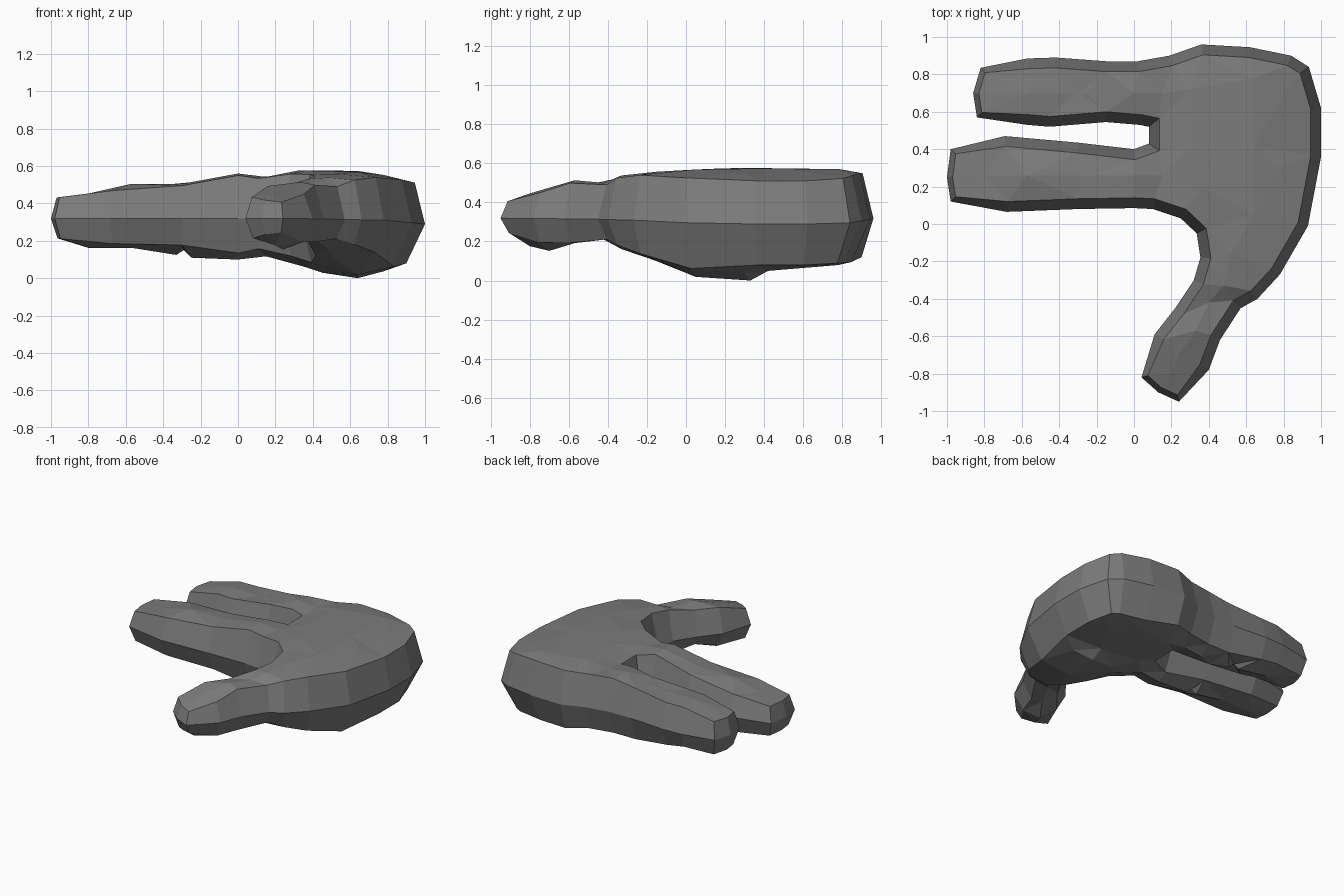
import bpy, bmesh
from mathutils import Vector
from mathutils.geometry import delaunay_2d_cdt

cube = bpy.data.objects.get("Cube")
if cube:
    bpy.data.objects.remove(cube, do_unlink=True)

# Widest outline of the hand, counter-clockwise from the front finger tip
OUTLINE = [
    (-1, .25), (-.98, .12), (-.68, .065), (-.3, .08), (0, .085), (.1, .08),      # front finger
    (.25, .03), (.335, -.05), (.355, -.18), (.32, -.3), (.22, -.45), (.11, -.59),  # thumb inside
    (.04, -.82), (.13, -.9), (.24, -.95), (.4, -.78), (.46, -.62), (.57, -.45),   # thumb tip
    (.66, -.4), (.78, -.27), (.93, -.01), (1, .36), (1, .62), (.935, .84),        # heel of the palm
    (.84, .9), (.62, .945), (.36, .96), (.19, .9), (.02, .87),                    # back edge
    (-.15, .87), (-.42, .89), (-.57, .885), (-.82, .835), (-.86, .7), (-.84, .57),  # back finger
    (-.57, .53), (-.45, .52), (-.15, .545), (.03, .53), (.08, .52),               # gap
    (.08, .43), (0, .4), (-.3, .435), (-.69, .47), (-.98, .4)]

# Height profiles along x and along y
TOP_X = [(-1, .44), (-.77, .455), (-.57, .505), (-.3, .505), (0, .56), (.14, .54),
         (.34, .58), (.6, .58), (.86, .54), (.95, .52)]
TOP_Y = [(-.92, .415), (-.75, .46), (-.58, .515), (-.41, .5), (-.36, .535),
         (-.2, .555), (.15, .575), (.7, .58), (.9, .56)]
LOW_X = [(-.98, .18), (-.62, .145), (-.55, .17), (-.33, .125), (-.29, .15), (-.25, .11),
         (0, .1), (.12, .125), (.3, .08), (.45, .03), (.64, .0), (.9, .07)]
LOW_Y = [(-.9, .21), (-.75, .16), (-.68, .15), (-.55, .2), (-.42, .21), (-.34, .165),
         (-.15, .1), (.04, .02), (.34, .0), (.42, .05), (.84, .085)]
MID_X = [(-1, .32), (.3, .32), (.8, .31), (1, .29)]


def interp(profile, t):
    if t <= profile[0][0]:
        return profile[0][1]
    for (a, za), (b, zb) in zip(profile, profile[1:]):
        if t <= b:
            return za + (zb - za) * (t - a) / (b - a)
    return profile[-1][1]


def top_z(p):
    return min(interp(TOP_X, p.x), interp(TOP_Y, p.y))


def low_z(p):
    return max(interp(LOW_X, p.x), interp(LOW_Y, p.y))


def inset(points, width):
    """Move each outline point inwards along its mitre."""
    result = []
    for i, p in enumerate(points):
        d1 = (p - points[i - 1]).normalized()
        d2 = (points[(i + 1) % len(points)] - p).normalized()
        n1, n2 = Vector((-d1.y, d1.x)), Vector((-d2.y, d2.x))
        n = (n1 + n2).normalized()
        result.append(p + n * width(p) / max(n.dot(n1), .7))
    return result


def top_width(p):
    return .03 if p.x < -.8 or p.y < -.8 else .055


def low_width(p):
    if p.x > .6 and p.y > -.2:
        return .1
    return .035 if p.x < -.8 or p.y < -.8 else .06


def low_edge(p):
    return low_z(p) + (.035 if p.x < .4 else .01)


# Ridge points along the fingers, thumb and palm
finger_x = (-.8, -.57, -.33, -.29, -.25, 0, .15)
ridge = [Vector((x, y)) for y in (.26, .7) for x in finger_x if y < .5 or x > -.75]
ridge += [Vector(p) for p in (
    (.3, .72), (.32, .42), (.36, .2), (.64, .78), (.64, .42), (.64, .33), (.64, .05),
    (.78, .3), (.78, .65), (.45, .3), (.52, -.15), (.48, -.33), (.4, -.42),
    (.33, -.57), (.24, -.7), (.2, -.8))]

bm = bmesh.new()
mid = [Vector(p) for p in OUTLINE]


def add_loop(points, height):
    return [bm.verts.new((p.x, p.y, height(p))) for p in points]


def bridge(a, b):
    for i in range(len(a)):
        j = (i + 1) % len(a)
        bm.faces.new((a[i], a[j], b[j], b[i]))


def fill(points, verts, height):
    """Cover a loop with faces that pass through the ridge points."""
    n = len(points)
    verts = verts + add_loop(ridge, height)
    rim = [(i, (i + 1) % n) for i in range(n)]
    _, _, tris, origin, _, _ = delaunay_2d_cdt(points + ridge, rim, [], 1, 1e-5)
    for t in tris:
        ids = [origin[k][0] for k in t if origin[k]]
        if len(set(ids)) == 3:
            bm.faces.new([verts[k] for k in ids])


# Side walls, back of the hand and underside
top_points, low_points = inset(mid, top_width), inset(mid, low_width)
middle = add_loop(mid, lambda p: interp(MID_X, p.x))
upper = add_loop(top_points, lambda p: top_z(p) - .01)
lower = add_loop(low_points, low_edge)
bridge(middle, upper)
bridge(lower, middle)
fill(top_points, upper, top_z)
fill(low_points, lower, low_z)
bmesh.ops.recalc_face_normals(bm, faces=bm.faces)

# Stand the hand on the ground
lift = min(v.co.z for v in bm.verts)
for v in bm.verts:
    v.co.z -= lift

mesh = bpy.data.meshes.new("hand")
bm.to_mesh(mesh)
bm.free()
hand = bpy.data.objects.new("hand", mesh)
bpy.context.collection.objects.link(hand)

# Grey material
grey = bpy.data.materials.new("grey")
grey.use_nodes = True
colour = (.2, .2, .2, 1)
grey.diffuse_color = colour
grey.node_tree.nodes["Principled BSDF"].inputs["Base Color"].default_value = colour
mesh.materials.append(grey)
